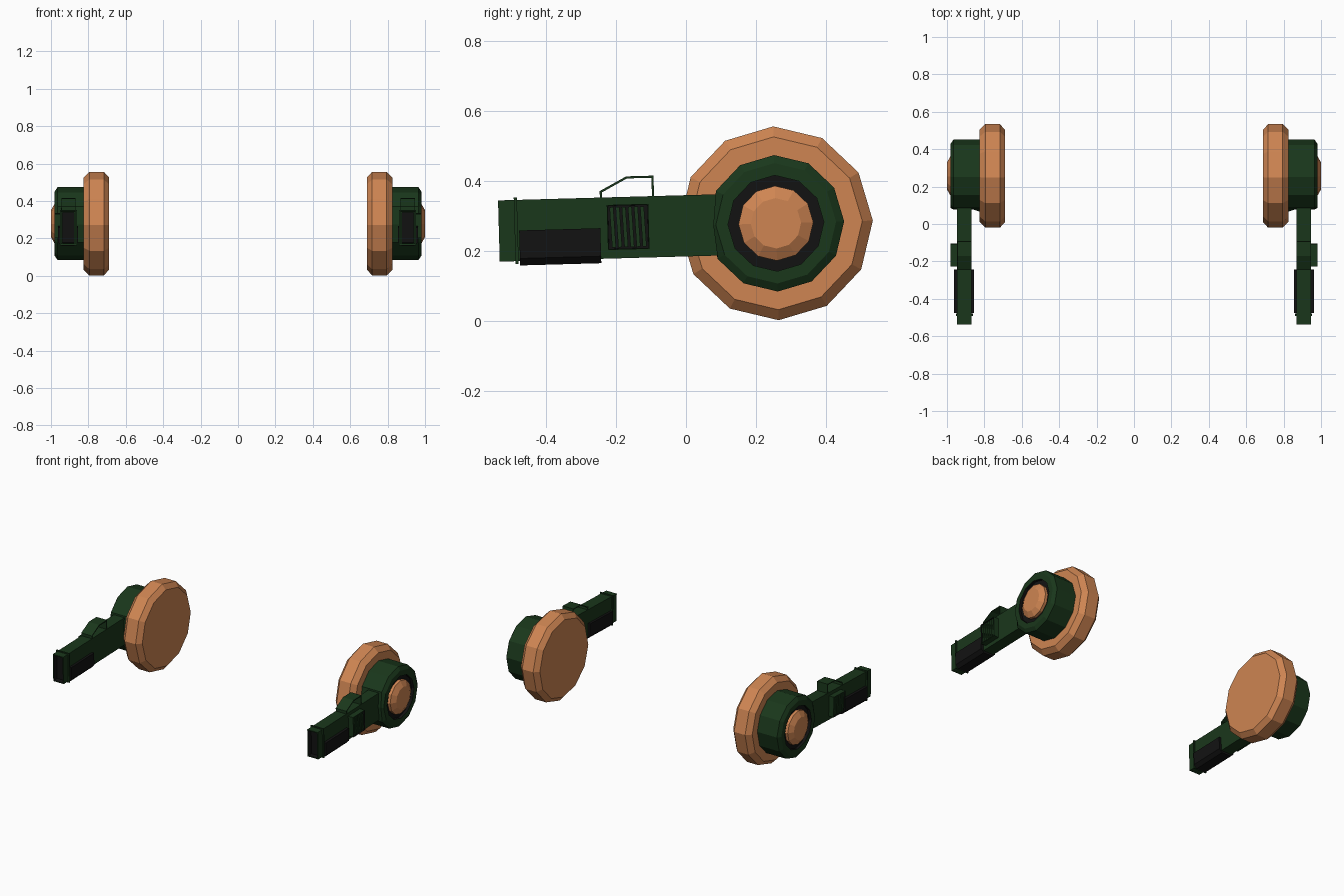
import bpy, bmesh
from math import sin, cos, pi, radians
from mathutils import Matrix

if "Cube" in bpy.data.objects:
    bpy.data.objects.remove(bpy.data.objects["Cube"])

# Hub centre of each pod; everything is tilted slightly about it
PLACE = Matrix.Translation((0, 0.257, 0.279)) @ Matrix.Rotation(radians(1.6), 4, 'X')


def material(name, rgb):
    m = bpy.data.materials.new(name)
    m.diffuse_color = (*rgb, 1)
    m.use_nodes = True
    m.node_tree.nodes["Principled BSDF"].inputs["Base Color"].default_value = m.diffuse_color
    return m


ORANGE = material("orange", (0.62, 0.235, 0.085))
GREEN = material("dark_green", (0.010, 0.038, 0.011))
BLACK = material("black", (0.006, 0.006, 0.006))


def finish(name, bm, *mats):
    """Place the part on the right pod and mirror it to the left one."""
    bm.transform(PLACE)
    me = bpy.data.meshes.new(name)
    bm.to_mesh(me)
    bm.free()
    for m in mats:
        me.materials.append(m)
    ob = bpy.data.objects.new(name, me)
    bpy.context.collection.objects.link(ob)
    mod = ob.modifiers.new("both_sides", 'MIRROR')
    mod.use_clip = False
    mod.use_mirror_merge = False
    return ob


def lathe(rows, cap_start=True, cap_end=True, n=12):
    """Revolve (x, radius) rows around the x axis."""
    bm = bmesh.new()
    rings = [[bm.verts.new((x, r * cos(2 * pi * i / n), r * sin(2 * pi * i / n)))
              for i in range(n)] for x, r in rows]
    for a, b in zip(rings, rings[1:]):
        for i in range(n):
            j = (i + 1) % n
            bm.faces.new((a[i], a[j], b[j], b[i]))
    if cap_start:
        bm.faces.new(rings[0][::-1])
    if cap_end:
        bm.faces.new(rings[-1])
    bm.normal_update()
    return bm


def add_box(bm, x0, x1, y0, y1, z0, z1, shear=0):
    m = Matrix.Translation(((x0 + x1) / 2, (y0 + y1) / 2, (z0 + z1) / 2))
    sh = Matrix.Identity(4)
    sh[1][2] = shear
    s = Matrix.Diagonal((x1 - x0, y1 - y0, z1 - z0, 1))
    bmesh.ops.create_cube(bm, size=1, matrix=m @ sh @ s)


def sink_face(bm, axis, sign, rim, depth):
    """Recess the face pointing along an axis and make it black."""
    bm.normal_update()
    f = max(bm.faces, key=lambda q: sign * q.normal[axis])
    bmesh.ops.inset_region(bm, faces=[f], thickness=rim)
    walls = bmesh.ops.inset_region(bm, faces=[f], thickness=0.0005, depth=-depth)
    for q in [f] + walls["faces"]:
        q.material_index = 1


# Large disc
finish("large_disc", lathe([(0.69, 0.247), (0.717, 0.277), (0.795, 0.277), (0.825, 0.247)]), ORANGE)

# Drum, flattened where the arm meets it
bm = lathe([(0.815, 0.195), (0.86, 0.195), (0.965, 0.195), (0.98, 0.172), (0.98, 0.137)],
           cap_end=False)
for v in bm.verts:
    if v.co.x > 0.85:
        v.co.y = max(v.co.y, -0.179)
finish("drum", bm, GREEN)

# Black recess around the cap, and the cap itself
finish("drum_recess", lathe([(0.98, 0.137), (0.962, 0.137), (0.962, 0.09)], False, False), BLACK)
finish("hub_cap", lathe([(0.955, 0.107), (0.98, 0.107), (1.0, 0.072)]), ORANGE)

# Arm with a sunken black front opening
bm = bmesh.new()
add_box(bm, 0.87, 0.945, -0.792, -0.15, -0.0875, 0.0875)
sink_face(bm, 1, -1, 0.009, 0.03)
finish("arm", bm, GREEN, BLACK)

# Thin collar near the front
bm = bmesh.new()
add_box(bm, 0.862, 0.953, -0.747, -0.738, -0.096, 0.094)
finish("collar", bm, GREEN)

# Black lower guard with bevelled bottom edges
bm = bmesh.new()
add_box(bm, 0.855, 0.962, -0.734, -0.502, -0.10, 0.0)
low = [e for e in bm.edges if all(v.co.z < -0.09 for v in e.verts)
       and abs(e.verts[0].co.x - e.verts[1].co.x) < 1e-4]
bmesh.ops.bevel(bm, geom=low, offset=0.02, segments=1, affect='EDGES')
finish("lower_guard", bm, BLACK)

# Vent housing and its slats
bm = bmesh.new()
add_box(bm, 0.90, 0.98, -0.482, -0.363, -0.063, 0.066)
sink_face(bm, 0, 1, 0.004, 0.014)
finish("vent_housing", bm, GREEN, BLACK)
bm = bmesh.new()
for i in range(6):
    y = -0.472 + i * 0.0175
    add_box(bm, 0.96, 0.977, y, y + 0.011, -0.056, 0.059, shear=-0.04)
finish("vent_slats", bm, GREEN)

# Bent strip forming the handle over the arm
path = [(-0.501, 0.086), (-0.501, 0.106), (-0.424, 0.146), (-0.346, 0.146), (-0.346, 0.086)]
inner = [(-0.495, 0.086), (-0.495, 0.102), (-0.422, 0.140), (-0.352, 0.140), (-0.352, 0.086)]
bm = bmesh.new()
f = bm.faces.new([bm.verts.new((0.87, y, z)) for y, z in path + inner[::-1]])
ext = bmesh.ops.extrude_face_region(bm, geom=[f])
bmesh.ops.translate(bm, vec=(0.075, 0, 0),
                    verts=[g for g in ext["geom"] if isinstance(g, bmesh.types.BMVert)])
bmesh.ops.recalc_face_normals(bm, faces=bm.faces)
finish("handle", bm, GREEN)
